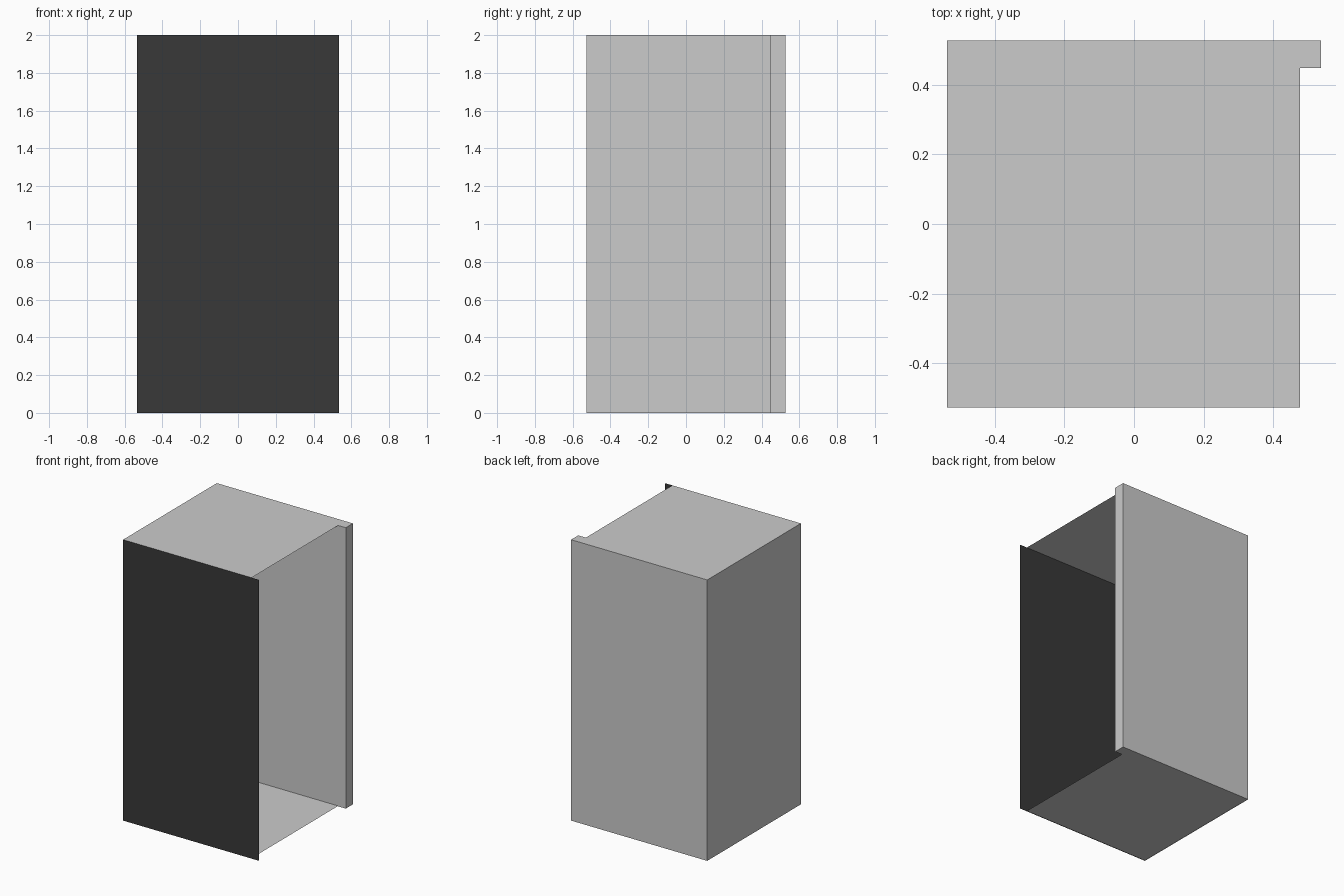
import bpy

if "Cube" in bpy.data.objects:
    bpy.data.objects.remove(bpy.data.objects["Cube"])

X0, X1 = -0.536, 0.536      # full width
Y0, Y1 = -0.527, 0.527      # full depth
XI, YI = 0.476, 0.447       # open-side edge of top/floor, inner face of back slab
H = 2.0


def mesh_object(name, verts, faces, mat=None):
    me = bpy.data.meshes.new(name)
    me.from_pydata(verts, [], faces)
    me.update()
    ob = bpy.data.objects.new(name, me)
    bpy.context.collection.objects.link(ob)
    if mat:
        me.materials.append(mat)
    return ob


def sheet(name, a, b, c, d, mat=None):
    return mesh_object(name, [a, b, c, d], [(0, 1, 2, 3)], mat)


def rect_z(name, z, up):
    pts = [(X0, Y0, z), (XI, Y0, z), (XI, YI, z), (X0, YI, z)]
    return sheet(name, *(pts if up else pts[::-1]))


black = bpy.data.materials.new("black_panel")
black.diffuse_color = (0.04, 0.04, 0.04, 1)
black.use_nodes = True
black.node_tree.nodes["Principled BSDF"].inputs["Base Color"].default_value = black.diffuse_color

# Thin front panel, full width
sheet("front_panel", (X0, Y0, 0), (X1, Y0, 0), (X1, Y0, H), (X0, Y0, H), black)

# Thin left side, top and floor; the right side stays open
sheet("left_panel", (X0, YI, 0), (X0, Y0, 0), (X0, Y0, H), (X0, YI, H))
rect_z("top_panel", H, True)
rect_z("floor_panel", 0.003, False)

# Solid back slab projecting past the open side
bpy.ops.mesh.primitive_cube_add(size=1, location=((X0 + X1) / 2, (YI + Y1) / 2, H / 2))
slab = bpy.context.object
slab.name = "back_slab"
slab.scale = (X1 - X0, Y1 - YI, H)
bpy.ops.object.transform_apply(location=False, rotation=False, scale=True)
